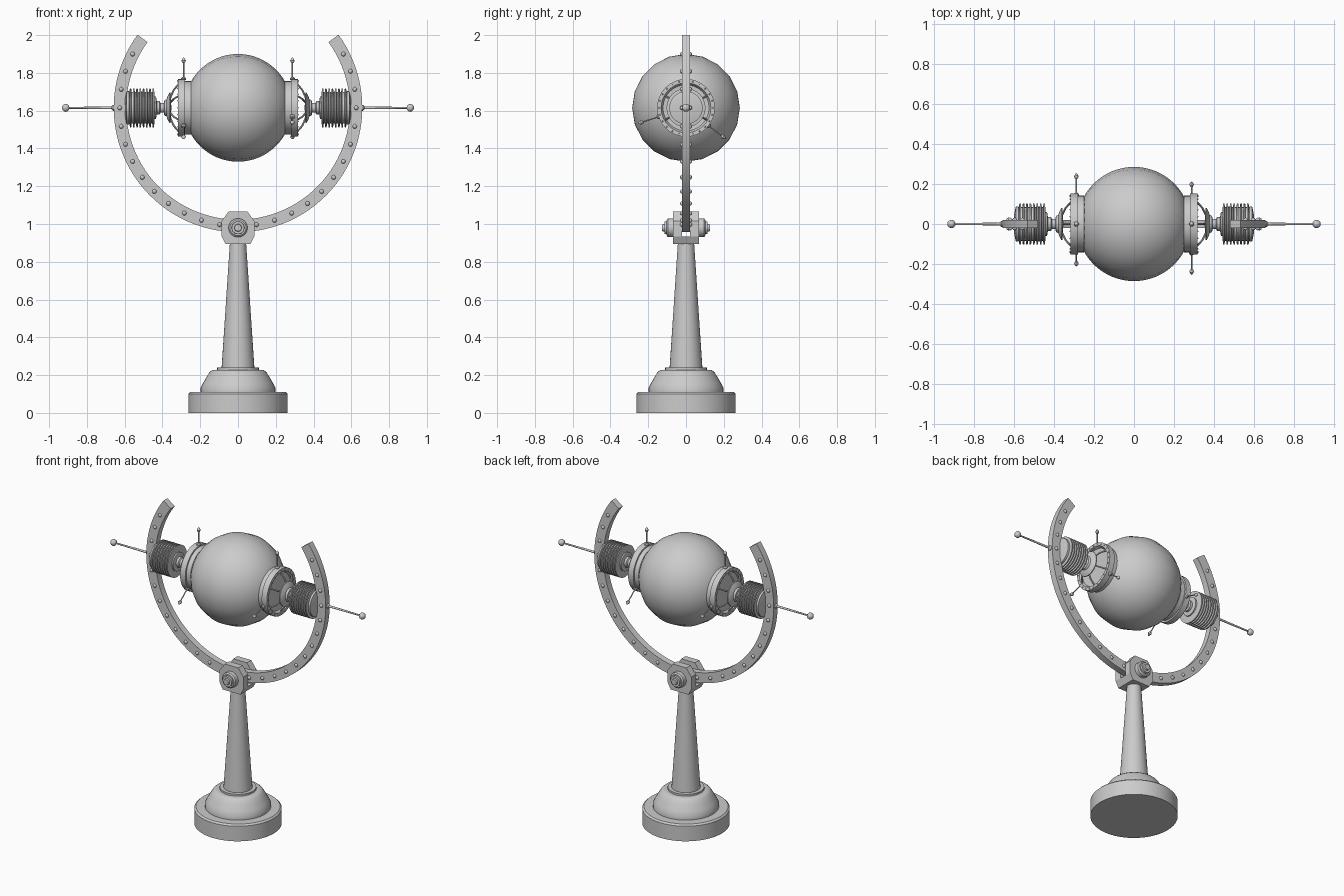
import bpy, bmesh
from math import pi, sin, cos, radians
from mathutils import Matrix, Vector

if "Cube" in bpy.data.objects:
    bpy.data.objects.remove(bpy.data.objects["Cube"])

CZ = 1.615                       # height of the globe centre
ID = Matrix.Identity(4)
X_AXIS = Matrix.Rotation(pi / 2, 4, 'Y')
Y_AXIS = Matrix.Rotation(-pi / 2, 4, 'X')


def finish(name, bm, mat=ID, angle=35):
    bmesh.ops.remove_doubles(bm, verts=bm.verts, dist=1e-5)
    bmesh.ops.recalc_face_normals(bm, faces=bm.faces)
    bm.transform(mat)
    me = bpy.data.meshes.new(name)
    bm.to_mesh(me)
    bm.free()
    me.shade_smooth()
    me.set_sharp_from_angle(angle=radians(angle))
    ob = bpy.data.objects.new(name, me)
    bpy.context.collection.objects.link(ob)
    return ob


def lathe(name, profile, mat=ID, seg=32, angle=35):
    """Revolve (radius, height) points around local z."""
    bm = bmesh.new()
    rings = [[bm.verts.new((r * cos(2 * pi * i / seg), r * sin(2 * pi * i / seg), h))
              for i in range(seg)] for r, h in profile]
    for a, b in zip(rings, rings[1:]):
        for i in range(seg):
            j = (i + 1) % seg
            bm.faces.new((a[i], a[j], b[j], b[i]))
    return finish(name, bm, mat, angle)


def prism(name, outline, y0, y1):
    """Extrude an (x, z) outline along y."""
    bm = bmesh.new()
    f = bm.faces.new([bm.verts.new((x, y0, z)) for x, z in outline])
    r = bmesh.ops.extrude_face_region(bm, geom=[f])
    bmesh.ops.translate(bm, vec=(0, y1 - y0, 0),
                        verts=[v for v in r['geom'] if isinstance(v, bmesh.types.BMVert)])
    return finish(name, bm, angle=20)


def rods(name, paths, radius, mat):
    """Thin round bars along polylines."""
    bm = bmesh.new()
    for path in paths:
        for a, b in zip(path, path[1:]):
            a, b = Vector(a), Vector(b)
            m = Matrix.Translation((a + b) / 2) @ (b - a).to_track_quat('Z', 'Y').to_matrix().to_4x4()
            bmesh.ops.create_cone(bm, cap_ends=True, segments=8, radius1=radius, radius2=radius,
                                  depth=(b - a).length, matrix=m)
    return finish(name, bm, mat)


def beads(name, points, radius, mat=ID):
    bm = bmesh.new()
    for p in points:
        bmesh.ops.create_uvsphere(bm, u_segments=10, v_segments=6, radius=radius,
                                  matrix=Matrix.Translation(p))
    return finish(name, bm, mat, 60)


# stepped foot and tapered column
lathe("base", [(0, 0), (.263, 0), (.263, .1), (.253, .11), (0, .11)], seg=48)
lathe("base_dome", [(0, .11), (.198, .11), (.198, .133), (.184, .16), (.165, .193), (.15, .216),
                    (.138, .226), (.125, .228), (0, .228)], seg=48)
lathe("column_collar", [(0, .228), (.11, .228), (.11, .24), (0, .24)])
lathe("column", [(0, .235), (.087, .235), (.043, .9), (0, .9)])

# forked clamp holding the ring
half = [(.065, .893), (.087, .935), (.087, 1.015), (.05, 1.066)]
cheek = half + [(-x, z) for x, z in reversed(half)]
prism("clamp_front", cheek, -.068, -.022)
prism("clamp_back", cheek, .022, .068)
prism("clamp_floor", [(.065, .893), (.087, .935), (-.087, .935), (-.065, .893)], -.022, .022)

# pivot bolt with stepped washers
bolt = [(.0, .127), (.018, .127), (.02, .115), (.033, .115), (.034, .102), (.042, .102),
        (.05, .095), (.05, .066)]
lathe("pivot_bolt", bolt + [(.02, .066)] + [(.02, -.066)] + [(r, -h) for r, h in reversed(bolt)],
      Matrix.Translation((0, 0, .98)) @ Y_AXIS)

# open ring with rivets on both faces
N = 72
angles = [radians(-216 + 252 * i / N) for i in range(N + 1)]
bm = bmesh.new()
sections = [[bm.verts.new((r * cos(a), y, CZ + r * sin(a)))
             for r, y in ((.592, -.021), (.658, -.021), (.658, .021), (.592, .021))] for a in angles]
for s, t in zip(sections, sections[1:]):
    for i in range(4):
        j = (i + 1) % 4
        bm.faces.new((s[i], s[j], t[j], t[i]))
bm.faces.new(sections[0])
bm.faces.new(sections[-1])
finish("ring", bm)
beads("ring_rivets", [(.626 * cos(radians(d)), y, CZ + .626 * sin(radians(d)))
                      for d in range(-207, 28, 9) for y in (-.02, .02) if d != -90], .012)

# globe, faceted around the x axis
lathe("globe", [(.285 * sin(pi * i / 32), -.285 * cos(pi * i / 32)) for i in range(33)],
      Matrix.Translation((0, 0, CZ)) @ X_AXIS, seg=20, angle=60)

# side assemblies: the second is the first turned half way round z
for side, turn in (("right", 0), ("left", pi)):
    place = Matrix.Translation((0, 0, CZ)) @ Matrix.Rotation(turn, 4, 'Z')
    along = place @ X_AXIS

    def radial(x, r, a):
        return (x, r * cos(a), r * sin(a))

    # collar with a recessed cup
    lathe(side + "_collar", [(.12, .24), (.142, .25), (.142, .28), (.153, .28), (.153, .318),
                             (.132, .318), (.122, .3), (0, .292)], along)
    beads(side + "_collar_rivets", [radial(.318, .143, 2 * pi * i / 24) for i in range(24)], .004, place)
    # curved struts between cup and hub
    rods(side + "_struts", [[radial(.312, .128, a), radial(.34, .095, a), radial(.356, .06, a),
                             radial(.365, .03, a)] for a in (pi / 6 + i * pi / 3 for i in range(6))],
         .005, place)
    # flared hub and spindle
    lathe(side + "_hub", [(0, .352), (.03, .355), (.08, .357), (.08, .363), (.062, .373), (.045, .378),
                          (.04, .39), (.026, .392), (.026, .41), (.035, .415), (.035, .43), (.06, .434),
                          (.06, .45), (0, .45)], along)
    # finned insulator
    fins = [(0, .442)]
    for i in range(8):
        x = .443 + i * .0172
        fins += [(.084, x), (.103, x + .002), (.103, x + .009), (.084, x + .011)]
    lathe(side + "_insulator", fins + [(.088, .577), (.088, .59), (.05, .598), (0, .598)], along)
    # outer rod with ball tip
    lathe(side + "_rod", [(0, .59), (.016, .59), (.016, .662), (.007, .67), (.005, .9), (0, .9)], along, 12)
    beads(side + "_rod_ball", [(.912, 0, 0)], .021, place)
    # three radial antennas with pointed tips
    aim = [radians(d) for d in (90, 198, 322)]
    rods(side + "_antennas", [[radial(.288, .14, a), radial(.288, .25, a)] for a in aim], .0035, place)
    for a in aim:
        spin = place @ Matrix.Translation((.288, 0, 0)) @ Matrix.Rotation(a - pi / 2, 4, 'X')
        lathe(side + "_antenna_tip", [(0, .236), (.008, .24), (.012, .25), (.006, .262), (0, .268)], spin, 10)
        lathe(side + "_antenna_socket", [(.013, .148), (.013, .157), (.006, .163), (0, .163)], spin, 10)
